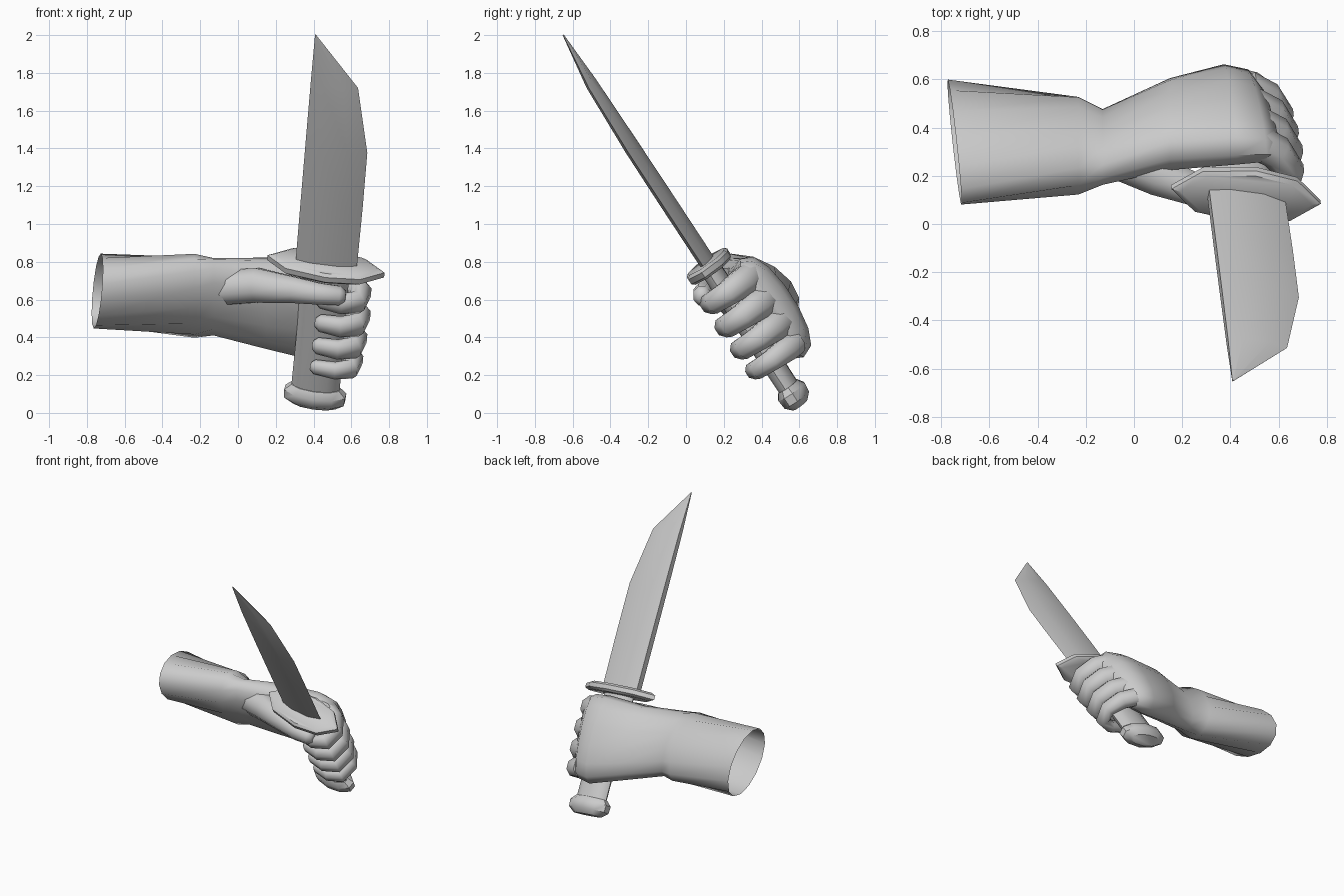
import bpy, bmesh
from math import sin, cos, pi, radians
from mathutils import Vector

if "Cube" in bpy.data.objects:
    bpy.data.objects.remove(bpy.data.objects["Cube"])

# Knife frame: origin at the guard, W across the blade, N toward the back of the hand, D to the tip
G = Vector((0.465, 0.12, 0.78))
D = Vector((0.07, -0.547, 0.834)).normalized()
W = Vector((0.985, -0.10, -0.143))
W = (W - D * W.dot(D)).normalized()
N = D.cross(W)


def K(u, n, t):
    return G + W * u + N * n + D * t


def loft(name, rings, cap_start=True, cap_end=True, angle=40):
    """Skin a list of equal-length point rings into one object."""
    bm = bmesh.new()
    vs = [[bm.verts.new(p) for p in r] for r in rings]
    m = len(vs[0])
    for a, b in zip(vs, vs[1:]):
        for i in range(m):
            j = (i + 1) % m
            bm.faces.new((a[i], a[j], b[j], b[i]))
    if cap_start:
        bm.faces.new(vs[0][::-1])
    if cap_end:
        bm.faces.new(vs[-1])
    bmesh.ops.recalc_face_normals(bm, faces=bm.faces)
    me = bpy.data.meshes.new(name)
    bm.to_mesh(me)
    bm.free()
    ob = bpy.data.objects.new(name, me)
    bpy.context.collection.objects.link(ob)
    bpy.context.view_layer.objects.active = ob
    ob.select_set(True)
    bpy.ops.object.shade_smooth_by_angle(angle=radians(angle))
    ob.select_set(False)
    return ob


def oval(center, e1, e2, a, b, sides=12, off=0.0):
    return [center + e1 * (a * cos(2 * pi * (i + off) / sides))
            + e2 * (b * sin(2 * pi * (i + off) / sides)) for i in range(sides)]


def tube(name, path, up, stretch=1.0, sides=8):
    """Finger-like tube through (point, radius) pairs with rounded ends."""
    pts = [p for p, r in path]
    rings = []
    for i, (p, r) in enumerate(path):
        tan = (pts[min(i + 1, len(pts) - 1)] - pts[max(i - 1, 0)]).normalized()
        side = up.cross(tan).normalized()
        v = tan.cross(side)
        rings.append(oval(p, v, side, r * stretch, r, sides, 0.5))
        if i == len(path) - 1:
            rings.append(oval(p + tan * r * 0.6, v, side, r * 0.6, r * 0.55, sides, 0.5))
    return loft(name, rings, angle=60)


# Blade: straight spine, curved edge, angled tip
SPINE = -0.16
blade = []
for t, edge, k in ((-0.02, 0.165, 1.0), (0.4, 0.17, 1.0), (0.745, 0.17, 0.95),
                   (1.143, 0.092, 0.75), (1.436, SPINE + 0.006, 0.1)):
    w = edge - SPINE
    half = [(SPINE, 0.022), (SPINE + 0.25 * w, 0.036), (SPINE + 0.7 * w, 0.03)]
    sec = half + [(edge, 0)] + [(u, -n) for u, n in half[::-1]]
    blade.append([K(u, n * k, t) for u, n in sec])
loft("blade", blade, angle=35)

# Guard: pointed plate
half = [(0.315, 0), (0.2, 0.1), (0.02, 0.13), (-0.2, 0.1)]
outline = half + [(-0.315, 0), (-0.2, -0.1), (0.02, -0.13), (0.2, -0.1)]
loft("guard", [[K(u * s, n * s, t) for u, n in outline]
               for t, s in ((-0.035, 0.88), (-0.02, 1), (0.01, 1), (0.025, 0.88))])

# Handle and pommel
loft("handle", [oval(K(0, 0, t), W, N, a, b)
                for t, a, b in ((-0.8, 0.13, 0.055), (-0.4, 0.125, 0.06), (-0.02, 0.13, 0.055))])
loft("pommel", [oval(K(0, 0, t), W, N, a, b, 10, 0.5)
                for t, a, b in ((-0.885, 0.12, 0.045), (-0.85, 0.168, 0.08),
                                (-0.80, 0.172, 0.085), (-0.765, 0.135, 0.06))])

# Forearm and palm: one skin, open at the cut end
arm = []
for x, y, z, tilt, a, b, lean in ((-0.745, 0.34, 0.645, 25, 0.278, 0.176, 0.03),
                                  (-0.23, 0.325, 0.62, 50, 0.255, 0.165, 0.0),
                                  (-0.13, 0.32, 0.615, 57, 0.235, 0.115, 0.0),
                                  (0.15, 0.415, 0.58, 57, 0.27, 0.13, 0.0),
                                  (0.40, 0.455, 0.555, 57, 0.31, 0.125, 0.03),
                                  (0.51, 0.45, 0.55, 57, 0.295, 0.105, 0.04),
                                  (0.57, 0.42, 0.535, 57, 0.24, 0.06, 0.04)):
    c, s = cos(radians(tilt)), sin(radians(tilt))
    ring = []
    for i in range(14):
        q = 2 * pi * i / 14
        p, r = cos(q), sin(q)
        # squarer section toward the knuckles
        e = 0.75 if x > 0 else 1.0
        r = (abs(r) ** e) * (1 if r >= 0 else -1)
        ring.append(Vector((x + lean * p, y - c * a * p + s * b * r, z + s * a * p + c * b * r)))
    arm.append(ring)
loft("forearm_and_palm", arm, cap_start=False, angle=50)

# Four fingers wrapped around the handle
for i, (t, s) in enumerate(((-0.165, 1.0), (-0.31, 1.02), (-0.455, 0.97), (-0.59, 0.85))):
    path = [(0.03, 0.16, 0.072), (0.12, 0.12, 0.072), (0.193, 0.035, 0.062),
            (0.19, -0.055, 0.056), (0.11, -0.092, 0.05), (0.0, -0.085, 0.042)]
    du = (0, 0.005, 0, -0.005)[i]
    tube("finger_%d" % (i + 1), [(K(u + du, n, t), r * s) for u, n, r in path], D, 1.15)

# Thumb lying below the guard
tube("thumb", [(Vector(p), r) for p, r in (((-0.12, 0.29, 0.66), 0.09), ((0.10, 0.20, 0.675), 0.09),
                                           ((0.30, 0.125, 0.65), 0.068), ((0.43, 0.09, 0.63), 0.056),
                                           ((0.54, 0.085, 0.62), 0.05))], Vector((0, 0, 1)), 1.1)
